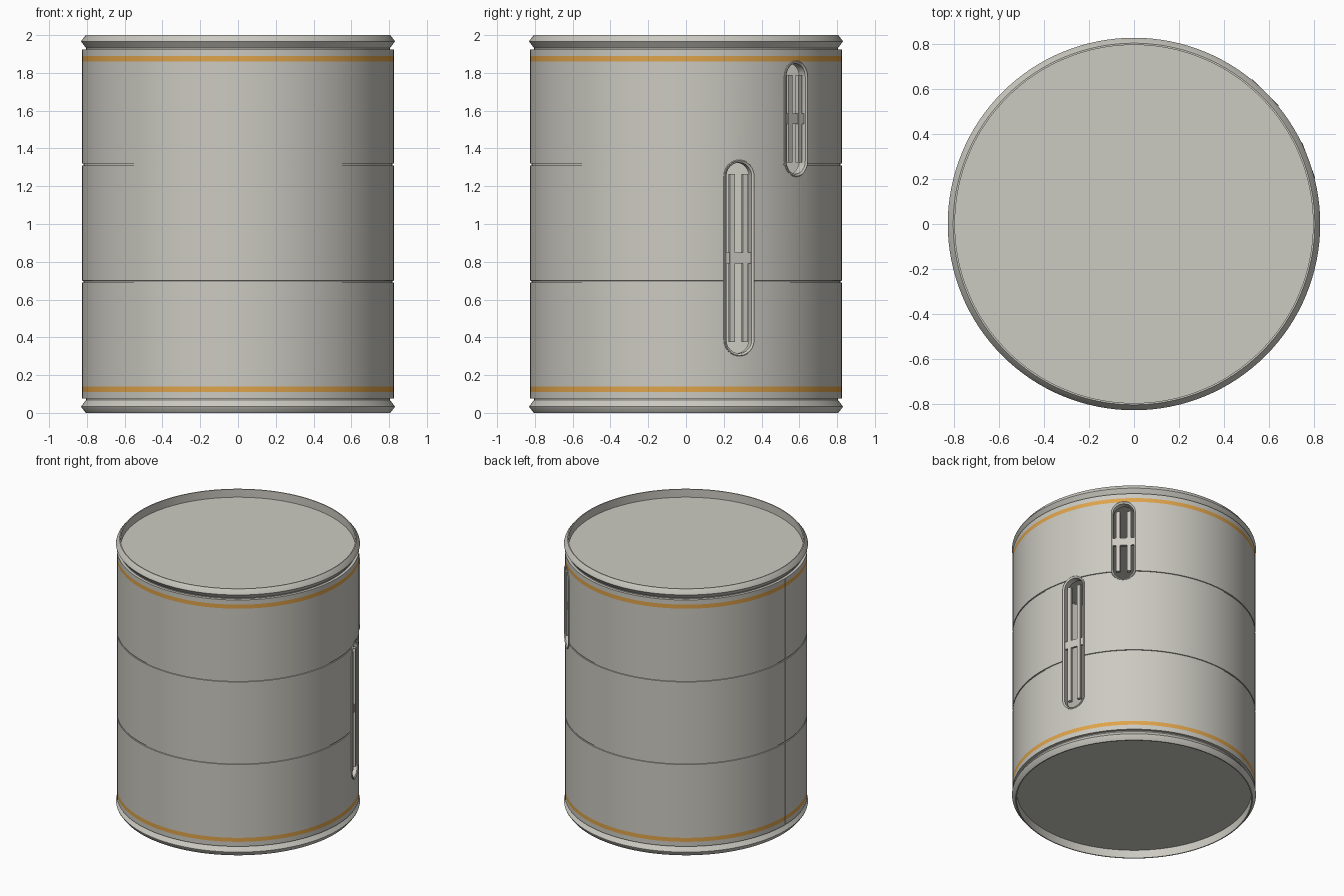
import bpy, bmesh, math
from mathutils import Matrix, Vector

if "Cube" in bpy.data.objects:
    bpy.data.objects.remove(bpy.data.objects["Cube"])


def material(name, rgb):
    m = bpy.data.materials.new(name)
    m.use_nodes = True
    m.diffuse_color = (*rgb, 1)
    m.node_tree.nodes["Principled BSDF"].inputs["Base Color"].default_value = (*rgb, 1)
    return m


GREY = material("warm grey", (0.60, 0.59, 0.535))
ORANGE = material("orange", (0.74, 0.37, 0.07))
R = 0.825
SEGMENTS = 128


def loft(name, rings, closed=True):
    """Skin successive rings of points; closed joins last to first, else caps both ends."""
    bm = bmesh.new()
    loops = [[bm.verts.new(p) for p in ring] for ring in rings]
    pairs = list(zip(loops, loops[1:]))
    if closed:
        pairs.append((loops[-1], loops[0]))
    else:
        bm.faces.new(loops[0])
        bm.faces.new(loops[-1])
    n = len(loops[0])
    for a, b in pairs:
        for i in range(n):
            j = (i + 1) % n
            bm.faces.new((a[i], a[j], b[j], b[i]))
    bmesh.ops.recalc_face_normals(bm, faces=bm.faces)
    mesh = bpy.data.meshes.new(name)
    bm.to_mesh(mesh)
    bm.free()
    obj = bpy.data.objects.new(name, mesh)
    bpy.context.collection.objects.link(obj)
    obj.data.materials.append(GREY)
    return obj


def lathe(name, profile, closed=True):
    angles = [2 * math.pi * i / SEGMENTS for i in range(SEGMENTS)]
    return loft(name, [[(r * math.cos(a), r * math.sin(a), z) for a in angles]
                       for r, z in profile], closed)


def smooth(obj):
    bpy.ops.object.select_all(action='DESELECT')
    obj.select_set(True)
    bpy.context.view_layer.objects.active = obj
    bpy.ops.object.shade_smooth_by_angle(angle=math.radians(25))


def stadium(width, height, depth, turn, z):
    """Upright rounded slot outline at a radial depth, turned about the z axis."""
    r, half = width / 2, height / 2 - width / 2
    points = []
    for i in range(26):
        a = math.pi * (i % 13) / 12 + (math.pi if i > 12 else 0)
        lift = half if i < 13 else -half
        points.append(turn @ Vector((depth, r * math.cos(a), z + lift + r * math.sin(a))))
    return points


def box(name, size, centre, turn):
    bm = bmesh.new()
    bmesh.ops.create_cube(bm, size=1, matrix=turn @ Matrix.Translation(centre)
                          @ Matrix.Diagonal((*size, 1)))
    mesh = bpy.data.meshes.new(name)
    bm.to_mesh(mesh)
    bm.free()
    obj = bpy.data.objects.new(name, mesh)
    bpy.context.collection.objects.link(obj)
    obj.data.materials.append(GREY)
    return obj


def cut(obj, cutter):
    mod = obj.modifiers.new("cut", 'BOOLEAN')
    mod.operation, mod.solver, mod.object = 'DIFFERENCE', 'EXACT', cutter
    bpy.ops.object.select_all(action='DESELECT')
    bpy.context.view_layer.objects.active = obj
    obj.select_set(True)
    bpy.ops.object.modifier_apply(modifier=mod.name)
    bpy.data.objects.remove(cutter)


# Hollow drum wall with two thin grooves and edges for the painted bands
outer = [(R, 0.075), (R, 0.11), (R, 0.14)]
for z in (0.695, 1.315):
    outer += [(R, z - 0.005), (R - 0.006, z - 0.004), (R - 0.006, z + 0.004), (R, z + 0.005)]
outer += [(R, 1.86), (R, 1.89), (R, 1.925)]
wall = lathe("drum_wall", outer + [(0.775, 1.925), (0.775, 0.075)])
wall.data.materials.append(ORANGE)
for face in wall.data.polygons:
    z = face.center.z
    if math.hypot(face.center.x, face.center.y) > 0.8 and (0.11 < z < 0.14 or 1.86 < z < 1.89):
        face.material_index = 1

# Vertical seam
cut(wall, box("seam_cutter", (0.02, 0.006, 1.84), (-R, 0, 1), Matrix.Identity(4)))

# Window slots with frames and floating grilles: angle, centre height, slot height
WIDTH = 0.172
for label, degrees, z, height in (("long", 20, 0.82, 1.04), ("short", 45, 1.557, 0.615)):
    turn = Matrix.Rotation(math.radians(degrees), 4, 'Z')
    inner_w, inner_h = WIDTH - 0.03, height - 0.03
    cut(wall, loft("slot_cutter", [stadium(WIDTH - 0.008, height - 0.008, d, turn, z)
                                   for d in (0.7, 0.9)], closed=False))
    frame = loft(label + "_window_frame", [
        stadium(WIDTH, height, 0.775, turn, z),
        stadium(WIDTH, height, 0.826, turn, z),
        stadium(WIDTH - 0.008, height - 0.008, 0.829, turn, z),
        stadium(inner_w, inner_h, 0.822, turn, z),
        stadium(inner_w, inner_h, 0.775, turn, z)])
    smooth(frame)
    for side, name in ((-1, "right"), (1, "left")):
        box(f"{label}_window_bar_{name}", (0.025, 0.027, height - 0.15),
            (0.807, side * 0.037, z), turn)
    box(label + "_window_crossbar", (0.018, inner_w + 0.01, 0.057), (0.805, 0, z), turn)
smooth(wall)

# Rolled rims and recessed end caps, mirrored top and bottom
RIM = [(0.798, 2.0), (0.806, 2.0), (0.828, 1.972), (0.83, 1.965), (0.805, 1.932),
       (0.805, 1.915), (0.77, 1.915), (0.77, 1.935), (0.798, 1.935)]
for name, flip in (("top", False), ("bottom", True)):
    def place(profile):
        return [(r, 2 - z if flip else z) for r, z in profile]
    smooth(lathe(name + "_rim", place(RIM)))
    smooth(lathe(name + "_cap", place([(0.799, 1.94), (0.799, 1.92)]), closed=False))
